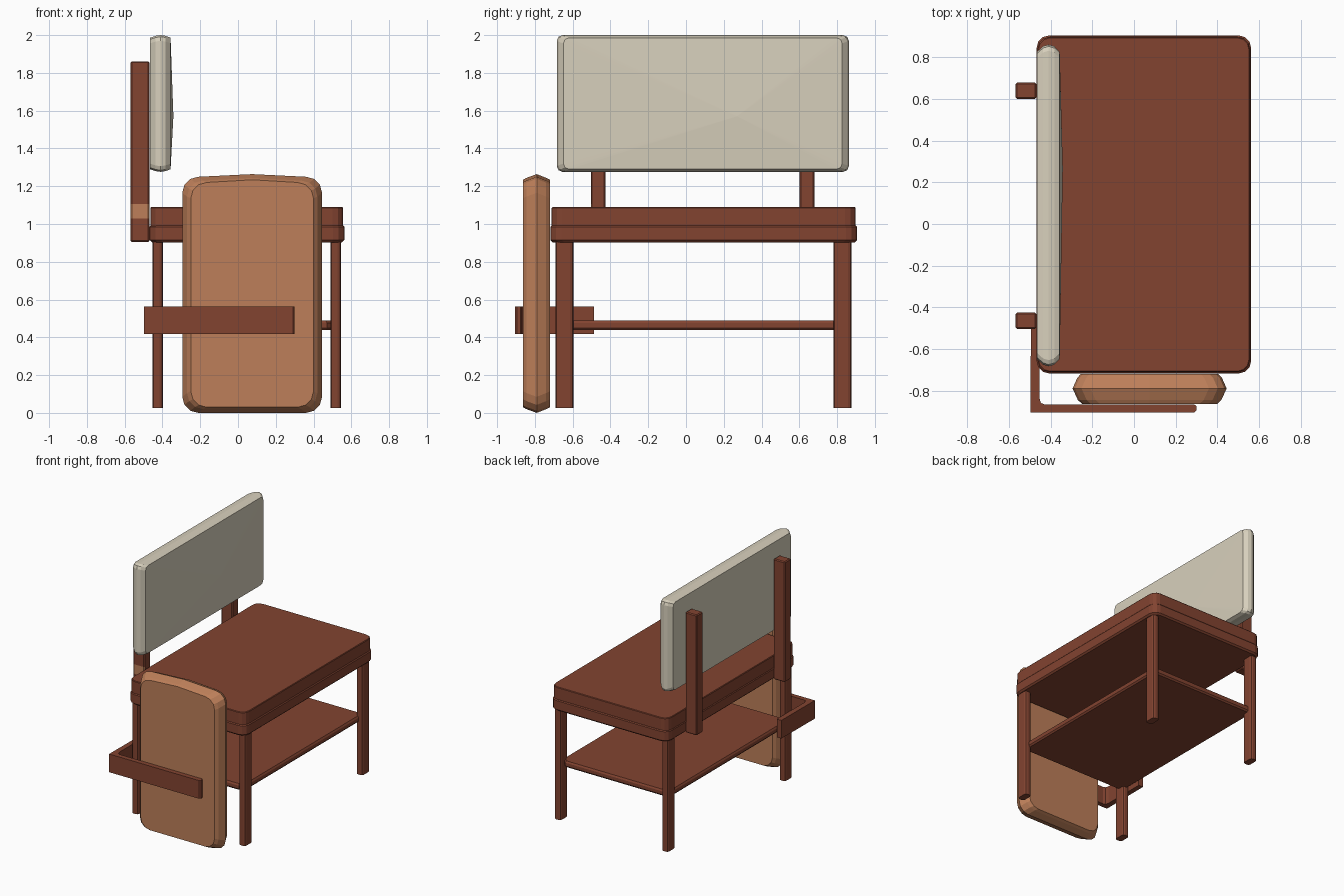
import bpy, bmesh, math
from mathutils import Vector

if "Cube" in bpy.data.objects:
    bpy.data.objects.remove(bpy.data.objects["Cube"])


def material(name, rgb):
    m = bpy.data.materials.new(name)
    m.diffuse_color = (*rgb, 1)
    m.use_nodes = True
    m.node_tree.nodes["Principled BSDF"].inputs["Base Color"].default_value = m.diffuse_color
    return m


BROWN = material("red_brown_wood", (0.225, 0.057, 0.030))
TAN = material("tan_leather", (0.51, 0.212, 0.100))
CREAM = material("cream_fabric", (0.68, 0.625, 0.50))


def finish(name, bm, *mats):
    bmesh.ops.recalc_face_normals(bm, faces=bm.faces)
    me = bpy.data.meshes.new(name)
    bm.to_mesh(me)
    bm.free()
    for m in mats:
        me.materials.append(m)
    ob = bpy.data.objects.new(name, me)
    bpy.context.collection.objects.link(ob)
    return ob


def outline(a0, a1, b0, b1, r, seg, bow):
    """Rounded rectangle; bow adds a raised midpoint on the upper edge."""
    pts = []
    corners = [(a1 - r, b1 - r, 0), (a0 + r, b1 - r, 90), (a0 + r, b0 + r, 180), (a1 - r, b0 + r, 270)]
    for i, (ca, cb, start) in enumerate(corners):
        for k in range(seg + 1):
            t = math.radians(start + 90 * k / seg)
            pts.append((ca + r * math.cos(t), cb + r * math.sin(t)))
        if i == 0 and bow:
            pts.append(((a0 + a1) / 2, b1 + bow))
    return pts


def slab(name, mat, axis, rect, r, levels, seg=3, bow=0, peak=None):
    """Loft rounded rectangles along an axis; levels are (position, inset a, inset b)."""
    place = {"x": lambda a, b, t: (t, a, b), "y": lambda a, b, t: (a, t, b), "z": lambda a, b, t: (a, b, t)}[axis]
    a0, a1, b0, b1 = rect
    bm = bmesh.new()
    rings = []
    for t, da, db in levels:
        pts = outline(a0 + da, a1 - da, b0 + db, b1 - db, r, seg, bow)
        rings.append([bm.verts.new(place(a, b, t)) for a, b in pts])
    n = len(rings[0])
    for lo, hi in zip(rings, rings[1:]):
        for i in range(n):
            j = (i + 1) % n
            bm.faces.new((lo[i], lo[j], hi[j], hi[i]))
    bm.faces.new(rings[0])
    cap = bm.faces.new(rings[-1])
    if peak:
        res = bmesh.ops.poke(bm, faces=[cap])
        res["verts"][0].co = Vector(peak)
    return finish(name, bm, mat)


# Table top: wider apron below, slightly smaller board above
slab("apron", BROWN, "z", (-0.468, 0.563, -0.718, 0.906), 0.06,
     [(0.903, 0.012, 0.012), (0.915, 0, 0), (0.985, 0, 0), (0.992, 0.006, 0.006)])
slab("table_board", BROWN, "z", (-0.463, 0.556, -0.711, 0.898), 0.055,
     [(0.99, 0, 0), (1.085, 0, 0), (1.09, 0.004, 0.004)])

# Legs
for xn, x in (("left", -0.425), ("right", 0.517)):
    for yn, y in (("front", -0.643), ("back", 0.828)):
        slab(f"{yn}_{xn}_leg", BROWN, "z", (x - 0.028, x + 0.028, y - 0.047, y + 0.047), 0.018,
             [(0.025, 0, 0), (0.93, 0, 0)], seg=2)

# Lower shelf
slab("shelf", BROWN, "z", (-0.44, 0.512, -0.66, 0.84), 0.04,
     [(0.438, 0.01, 0.01), (0.45, 0, 0), (0.475, 0, 0), (0.488, 0.008, 0.008)], seg=1)

# Upright posts; the front one carries a tan patch on its front face
for name, y in (("front_post", -0.465), ("back_post", 0.64)):
    bm = bmesh.new()
    bmesh.ops.create_cube(bm, size=1)
    for v in bm.verts:
        v.co = Vector((-0.519 + v.co.x * 0.1, y + v.co.y * 0.078, 1.383 + v.co.z * 0.956))
    bmesh.ops.bevel(bm, geom=bm.edges[:], offset=0.007, segments=1, affect="EDGES")
    if name == "front_post":
        for z in (1.03, 1.105):
            bmesh.ops.bisect_plane(bm, geom=bm.verts[:] + bm.edges[:] + bm.faces[:],
                                   plane_co=(0, 0, z), plane_no=(0, 0, 1))
        bm.normal_update()
        for f in bm.faces:
            if f.normal.y < -0.5 and 1.03 < f.calc_center_median().z < 1.105:
                f.material_index = 1
    finish(name, bm, BROWN, TAN)

# Cream back panel with a slight bulge
slab("back_panel", CREAM, "x", (-0.684, 0.862, 1.276, 2.0), 0.03,
     [(-0.466, 0.035, 0.014), (-0.437, 0.008, 0.004), (-0.41, 0, 0), (-0.383, 0.008, 0.004), (-0.357, 0.035, 0.014)],
     seg=2, peak=(-0.342, 0.27, 1.57))

# Tan side panel standing at the front
slab("side_panel", TAN, "y", (-0.295, 0.445, 0.0, 1.25), 0.085,
     [(-0.864, 0.045, 0.03), (-0.845, 0.025, 0.02), (-0.79, 0, 0), (-0.74, 0.022, 0.02), (-0.72, 0.04, 0.03)],
     seg=3, bow=0.014)

# L-shaped bracket holding the side panel
bm = bmesh.new()
path = [(-0.495, -0.488), (-0.498, -0.905), (0.29, -0.905), (0.3, -0.895), (0.3, -0.875), (0.29, -0.867),
        (-0.43, -0.867), (-0.447, -0.86), (-0.455, -0.835), (-0.455, -0.488)]
face = bm.faces.new([bm.verts.new((x, y, 0.418)) for x, y in path])
ext = bmesh.ops.extrude_face_region(bm, geom=[face])
for v in ext["geom"]:
    if isinstance(v, bmesh.types.BMVert):
        v.co.z = 0.562
finish("bracket", bm, BROWN)
